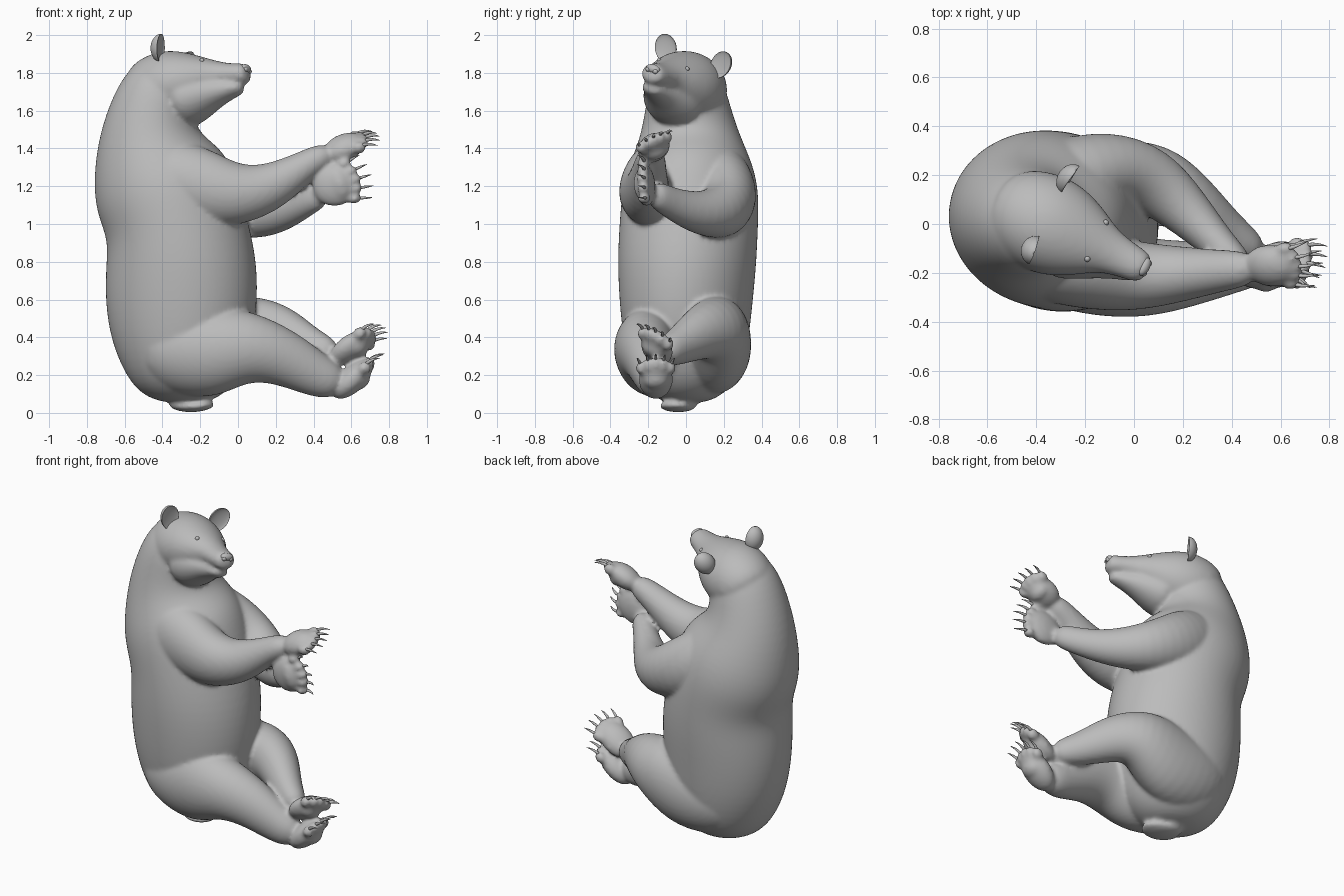
import bpy, bmesh, math
from mathutils import Matrix, Vector

cube = bpy.data.objects.get("Cube")
if cube:
    bpy.data.objects.remove(cube, do_unlink=True)

grey = bpy.data.materials.new("fur_grey")
grey.use_nodes = True
grey.diffuse_color = (0.5, 0.5, 0.5, 1)
grey.node_tree.nodes["Principled BSDF"].inputs["Base Color"].default_value = (0.5, 0.5, 0.5, 1)

UP = Vector((0, 0, 1))


def loft(bm, rings, hint=UP, sides=16, frame=Matrix()):
    """Skin ellipses (x, y, z, radius along hint, radius across) along a path."""
    pts = [frame @ Vector(r[:3]) for r in rings]
    loops = []
    for i, r in enumerate(rings):
        t = (pts[min(i + 1, len(pts) - 1)] - pts[max(i - 1, 0)]).normalized()
        u = (hint - t * hint.dot(t)).normalized()
        w = t.cross(u)
        angles = [2 * math.pi * k / sides for k in range(sides)]
        loops.append([bm.verts.new(pts[i] + u * r[3] * math.cos(a) + w * r[4] * math.sin(a))
                      for a in angles])
    for a, b in zip(loops, loops[1:]):
        for k in range(sides):
            n = (k + 1) % sides
            bm.faces.new((a[k], a[n], b[n], b[k]))
    bm.faces.new(loops[0][::-1])
    bm.faces.new(loops[-1])


def ball(bm, frame, pos, size):
    m = frame @ Matrix.Translation(pos) @ Matrix.Diagonal((*size, 1))
    return bmesh.ops.create_uvsphere(bm, u_segments=16, v_segments=10, radius=1, matrix=m)["verts"]


def axes(origin, x, y, z):
    m = Matrix((x, y, z)).transposed().to_4x4()
    m.translation = origin
    return m


def finish(name, bm, subsurf=1):
    bmesh.ops.recalc_face_normals(bm, faces=bm.faces[:])
    for f in bm.faces:
        f.smooth = True
    me = bpy.data.meshes.new(name)
    bm.to_mesh(me)
    bm.free()
    me.materials.append(grey)
    ob = bpy.data.objects.new(name, me)
    bpy.context.collection.objects.link(ob)
    s = ob.modifiers.new("subdivide", "SUBSURF")
    s.levels = s.render_levels = subsurf
    return ob


body = bmesh.new()

# Torso and neck, turned slightly to the bear's right
yaw = math.radians(-12)
loft(body, [
    (-.26, 0, .05, .10, .10), (-.26, 0, .1, .225, .2), (-.275, 0, .2, .31, .295),
    (-.295, 0, .4, .385, .335), (-.30, 0, .6, .41, .355), (-.30, .005, .8, .405, .37),
    (-.325, .015, 1.0, .375, .37), (-.385, .025, 1.17, .385, .365), (-.43, .025, 1.3, .355, .335),
    (-.47, .02, 1.45, .28, .27), (-.455, .01, 1.6, .23, .23), (-.405, .005, 1.74, .2, .2),
    (-.36, .01, 1.83, .13, .13)],
    hint=Vector((math.cos(yaw), math.sin(yaw), 0)), sides=24)

# Head frame: x forward from the nose, y to the bear's left, z up, rolled sideways
turn, roll = math.radians(-27), math.radians(15)
fwd = Vector((math.cos(turn), math.sin(turn), 0))
side = UP.cross(fwd)
top = UP * math.cos(roll) + side * math.sin(roll)
head = axes(Vector((.05, -.185, 1.8)), fwd, top.cross(fwd), top)

# Skull with upper muzzle, then lower jaw
loft(body, [
    (.008, 0, 0, .045, .05), (-.025, 0, -.008, .06, .071), (-.1, 0, -.012, .062, .08),
    (-.18, 0, -.017, .083, .1), (-.25, 0, -.03, .122, .148), (-.35, 0, -.055, .175, .198),
    (-.45, 0, -.075, .202, .214), (-.55, 0, -.105, .195, .2), (-.63, 0, -.165, .155, .15)],
    hint=top, frame=head)
loft(body, [
    (-.012, 0, -.08, .028, .046), (-.08, 0, -.09, .045, .068), (-.18, 0, -.11, .08, .105),
    (-.28, 0, -.135, .13, .16), (-.4, 0, -.17, .155, .185)], hint=top, frame=head)

# Arms and legs, from the trunk to the wrist or ankle
loft(body, [  # right arm
    (-.5, -.06, 1.26, .2, .2), (-.32, -.15, 1.23, .225, .185), (-.14, -.2, 1.18, .2, .16),
    (.02, -.215, 1.15, .165, .145), (.2, -.205, 1.2, .125, .115),
    (.37, -.19, 1.32, .078, .085), (.5, -.18, 1.385, .067, .07)])
loft(body, [  # left arm
    (-.46, .08, 1.25, .2, .2), (-.28, .17, 1.23, .215, .19), (-.1, .235, 1.13, .18, .16),
    (.07, .19, 1.055, .15, .145), (.22, .05, 1.055, .112, .105),
    (.36, -.1, 1.12, .08, .07), (.46, -.18, 1.17, .075, .055)])
loft(body, [  # right leg
    (-.46, -.04, .36, .2, .22), (-.3, -.13, .325, .25, .22), (-.12, -.195, .325, .25, .195),
    (.06, -.225, .355, .193, .165), (.25, -.2, .295, .152, .135),
    (.42, -.18, .195, .12, .1), (.55, -.16, .145, .088, .08)])
loft(body, [  # left leg
    (-.46, .05, .36, .2, .22), (-.3, .13, .325, .25, .22), (-.1, .165, .355, .26, .19),
    (.1, .17, .45, .19, .175), (.23, .09, .435, .148, .13),
    (.38, -.04, .35, .1, .09), (.52, -.13, .31, .075, .07)])

# Tail
loft(body, [
    (-.36, .0, .045, .02, .06), (-.28, -.03, .032, .032, .095),
    (-.2, -.06, .034, .03, .095), (-.13, -.09, .045, .015, .05)])


def paw(name, centre, direction, palm, size):
    """Fuse a paw with five toes and pads to the body and give it five claws."""
    d = Vector(direction).normalized()
    n = Vector(palm)
    n = (n - d * n.dot(d)).normalized()
    f = axes(Vector(centre), d, n.cross(d), n)
    length, width, thick = size
    ball(body, f, (0, 0, 0), size)
    ball(body, f, (length * .2, 0, thick * .55), (length * .4, width * .7, thick * .6))
    claws = bmesh.new()
    for k in range(-2, 3):
        y = k * width * .43
        x = length * (.86 - .06 * k * k)
        ball(body, f, (x, y, 0), (.038, .026, .033))
        ball(body, f, (x, y, .016), (.022, .018, .022))
        fan = k * .004
        loft(claws, [
            (x + .015, y, -.008, .012, .01), (x + .045, y + fan, -.008, .01, .008),
            (x + .075, y + fan * 2, .004, .006, .005), (x + .098, y + fan * 2.4, .022, .001, .001)],
            hint=n, sides=8, frame=f)
    finish(name, claws)


paw("right_hand_claws", (.56, -.17, 1.405), (.9, 0, .37), (.35, .4, -.8), (.12, .092, .068))
paw("left_hand_claws", (.515, -.215, 1.205), (.9, -.1, .27), (.1, -1, 0), (.125, .115, .052))
paw("right_foot_claws", (.605, -.16, .178), (.7, 0, .67), (.7, 0, -.7), (.14, .094, .068))
paw("left_foot_claws", (.6, -.155, .345), (.77, -.06, .53), (.6, -.5, -.6), (.135, .094, .062))

# Merge the body parts into one smooth skin
skin = finish("bear_body", body, subsurf=2)
remesh = skin.modifiers.new("merge", "REMESH")
remesh.mode = "VOXEL"
remesh.voxel_size = .012
remesh.use_smooth_shade = True
soften = skin.modifiers.new("soften", "SMOOTH")
soften.factor = .5
soften.iterations = 8

# Nose tip with two nostril bumps
nose = bmesh.new()
ball(nose, head, (-.012, 0, .022), (.024, .042, .024))
for s in (-1, 1):
    ball(nose, head, (0, s * .022, .014), (.012, .015, .013))
finish("nose", nose)

# Ears (cupped at the front) and eyes seated on the skin
settled = skin.evaluated_get(bpy.context.evaluated_depsgraph_get())
for s, label in ((1, "left"), (-1, "right")):
    ear = bmesh.new()
    for v in ball(ear, Matrix(), (0, 0, 0), (.06, .063, .078)):
        if v.co.x > 0:
            v.co.x *= -.25
    ear.transform(head @ Matrix.Translation((-.44, s * .168, .09))
                  @ Matrix.Rotation(s * -.12, 4, "Z") @ Matrix.Rotation(s * -.4, 4, "X"))
    finish(label + "_ear", ear)
    eye = bmesh.new()
    seat = settled.closest_point_on_mesh(head @ Vector((-.225, s * .09, .05)))[1]
    ball(eye, Matrix(), seat - fwd * .007, (.013, .013, .013))
    finish(label + "_eye", eye)
